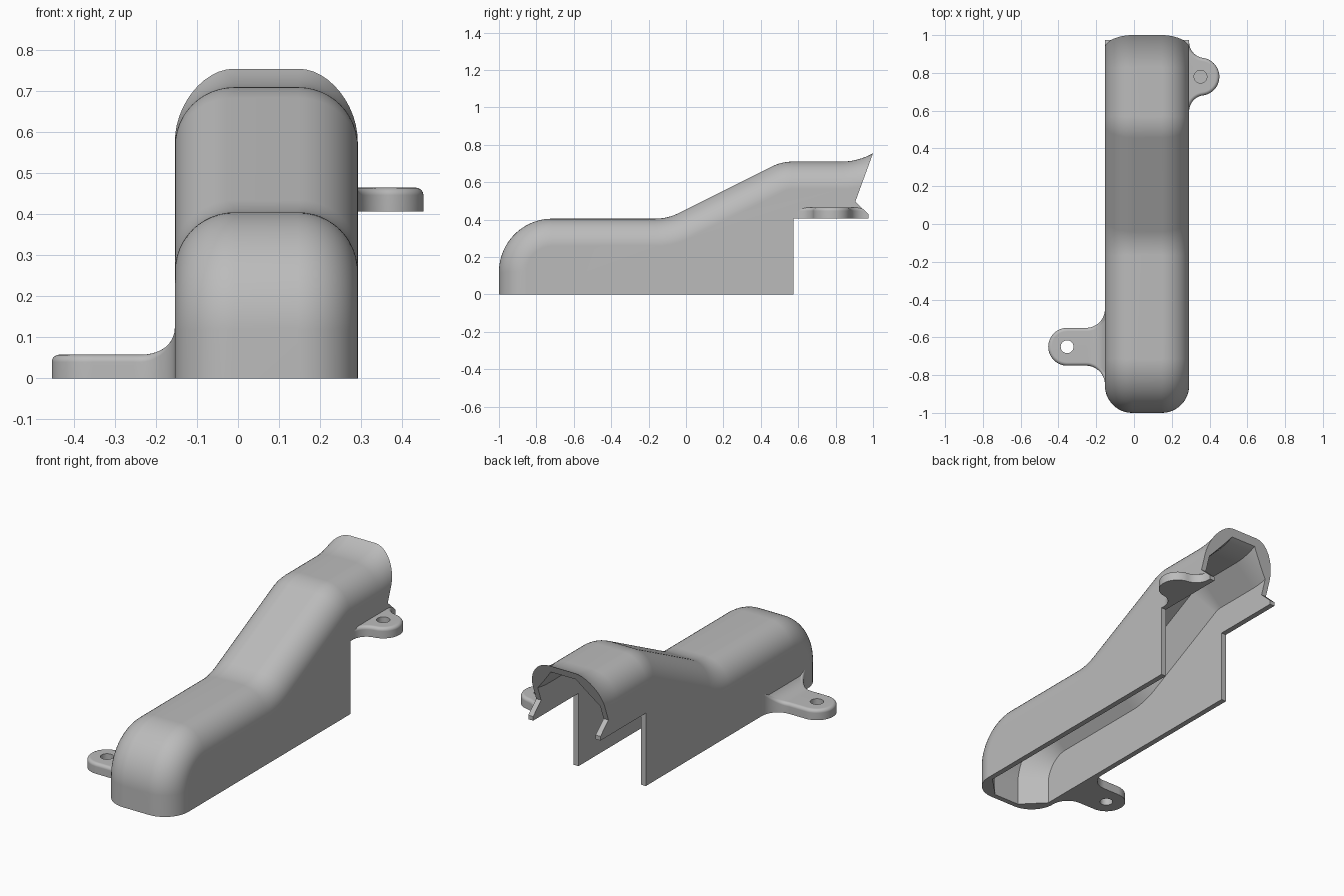
import bpy, bmesh, math
from math import sin, cos, pi, sqrt

if "Cube" in bpy.data.objects:
    bpy.data.objects.remove(bpy.data.objects["Cube"])

MID, HALF = 0.069, 0.223      # centre line and half width of the cover
ROUND, WALL = 0.145, 0.03     # edge rounding and wall thickness
SHELF = 0.407                 # underside of the raised rear end

grey = bpy.data.materials.new("plain grey")
grey.use_nodes = True
grey.diffuse_color = (0.5, 0.5, 0.5, 1)
grey.node_tree.nodes["Principled BSDF"].inputs["Base Color"].default_value = (0.5, 0.5, 0.5, 1)


def finish(bm, name):
    bmesh.ops.remove_doubles(bm, verts=bm.verts, dist=1e-5)
    bmesh.ops.recalc_face_normals(bm, faces=bm.faces)
    mesh = bpy.data.meshes.new(name)
    bm.to_mesh(mesh)
    bm.free()
    mesh.materials.append(grey)
    obj = bpy.data.objects.new(name, mesh)
    bpy.context.collection.objects.link(obj)
    return obj


def arc(cy, cz, r, a0, a1, side, n=14):
    """Arc points with outward normals; side is -1 for hollow curves."""
    angles = [a0 + (a1 - a0) * i / n for i in range(n + 1)]
    return [(cy + r * cos(a), cz + r * sin(a), side * cos(a), side * sin(a)) for a in angles]


def ridge_profile(z0):
    """Centre line of the top, from the nose over the ramp to the flared lip."""
    tilt = math.atan(0.5)
    return ([(-1, z0, -1, 0)]
            + arc(-0.715, 0.12, 0.285, pi, pi / 2, 1, 24)
            + arc(-0.165, 0.685, 0.28, -pi / 2, -pi / 2 + tilt, -1)
            + arc(0.57, 0.46, 0.25, pi / 2 + tilt, pi / 2, 1)
            + arc(0.83, 1.054, 0.344, -pi / 2, -pi / 2 + 0.8, -1, 20))


def hull(name, inset, z0, steps):
    """Solid swept along the ridge, with rounded or chamfered long edges."""
    bm = bmesh.new()
    half, r = HALF - inset, ROUND - inset
    rows = []
    for y, z, ny, nz in ridge_profile(z0):
        quarter = []
        for k in range(steps + 1):
            a = pi / 2 * k / steps
            drop = inset + r * (1 - cos(a))
            quarter.append((half - r + r * sin(a), y - ny * drop, z - nz * drop))
        pts = [(-x, y, z) for x, y, z in reversed(quarter)] + quarter
        rows.append([bm.verts.new((MID + x, y, z)) for x, y, z in pts])
    for a, b in zip(rows, rows[1:]):
        for i in range(len(a) - 1):
            bm.faces.new((a[i], a[i + 1], b[i + 1], b[i]))
    end = rows[-1]
    foot = [bm.verts.new((v.co.x, v.co.y, z0)) for v in (end[0], end[-1])]
    bm.faces.new([row[0] for row in rows] + [foot[0]])
    bm.faces.new([row[-1] for row in rows] + [foot[1]])
    bm.faces.new(end)
    bm.faces.new((end[0], end[-1], foot[1], foot[0]))
    bm.faces.new(rows[0] + [foot[1], foot[0]])
    return finish(bm, name)


def screw_tab(name, wall, side, yc, z0, length, flare, blend):
    """Round-ended ear that flares into the wall; blend is its upright fillet."""
    r, thick, soft = 0.1, 0.058, 0.018
    c = length - r
    if flare <= c:
        vc, end = r + flare, pi / 2
    else:
        vc = sqrt((r + flare) ** 2 - (flare - c) ** 2)
        end = math.acos((flare - c) / (r + flare))
    n = 16
    steps = [end * i / n for i in range(n + 1)]
    half = [(-0.029, vc, 0, 0)]
    half += [(flare * (1 - cos(a)), vc - flare * sin(a), cos(a), sin(a)) for a in steps]
    tip = [(c + r * cos(a), r * sin(a), cos(a), sin(a)) for a in reversed(steps)]
    half += tip if flare <= c else tip[1:]
    outline = half + [(u, -v, p, -q) for u, v, p, q in reversed(half[:-1])]

    def height(u):
        d = max(0, blend - max(u, 0))
        return thick + blend - sqrt(blend ** 2 - d ** 2)

    bm = bmesh.new()
    rings = [[bm.verts.new((wall + side * u, yc + v, z0)) for u, v, p, q in outline]]
    for k in range(6):
        a = pi / 2 * k / 5
        d = soft * (1 - cos(a))
        rings.append([bm.verts.new((wall + side * (u - p * d), yc + v - q * d,
                                    z0 + height(u) - soft + soft * sin(a)))
                      for u, v, p, q in outline])
    count = len(outline)
    for a, b in zip(rings, rings[1:]):
        for i in range(count):
            j = (i + 1) % count
            bm.faces.new((a[i], a[j], b[j], b[i]))
    for ring in (rings[0], rings[-1]):
        for i in range(len(half) - 1):
            quad = [ring[i], ring[i + 1], ring[count - 2 - i], ring[count - 1 - i]]
            bm.faces.new(list(dict.fromkeys(quad)))
    return finish(bm, name)


def side_cutter(name, points):
    bm = bmesh.new()
    a, b = [[bm.verts.new((x, y, z)) for y, z in points] for x in (-1, 1)]
    bm.faces.new(a)
    bm.faces.new(b)
    for i in range(len(a)):
        bm.faces.new((a[i - 1], a[i], b[i], b[i - 1]))
    return finish(bm, name)


def drill(name, x, y, z0, z1):
    bm = bmesh.new()
    bmesh.ops.create_cone(bm, cap_ends=True, segments=32, radius1=0.034, radius2=0.034, depth=z1 - z0)
    bmesh.ops.translate(bm, verts=bm.verts, vec=(x, y, (z0 + z1) / 2))
    return finish(bm, name)


# Outer cover and its two screw tabs, then everything that is cut away
cover = hull("cable_cover", 0, 0, 12)
left_wall, right_wall = MID - HALF, MID + HALF
joins = [screw_tab("front_tab", left_wall, -1, -0.65, 0, 0.3, 0.1, 0.085),
         screw_tab("rear_tab", right_wall, 1, 0.78, SHELF, 0.16, 0.085, 0)]
cuts = [hull("cavity", WALL, -0.1, 1),
        side_cutter("rear_step", [(0.575, -0.5), (1.5, -0.5), (1.5, SHELF), (0.575, SHELF)]),
        side_cutter("rear_mouth", [(1, 0.755), (0.905, 0.495), (0.975, 0.43), (0.975, 0.3),
                                   (1.5, 0.3), (1.5, 1.2), (1.162, 1.2)]),
        drill("front_hole", left_wall - 0.2, -0.65, -0.1, 0.2),
        drill("rear_hole", right_wall + 0.06, 0.78, SHELF + 0.015, 0.6)]

for helper in joins + cuts:
    helper.hide_render = True
    mod = cover.modifiers.new(helper.name, "BOOLEAN")
    mod.operation = "UNION" if helper in joins else "DIFFERENCE"
    mod.solver = "EXACT"
    mod.object = helper

# Bake the cuts and discard the helpers
bpy.context.view_layer.update()
baked = bpy.data.meshes.new_from_object(cover.evaluated_get(bpy.context.evaluated_depsgraph_get()))
cover.modifiers.clear()
cover.data = baked
baked.materials.clear()
baked.materials.append(grey)
for helper in joins + cuts:
    bpy.data.objects.remove(helper)

# Smooth curves with crisp edges
bpy.ops.object.select_all(action="DESELECT")
cover.select_set(True)
bpy.context.view_layer.objects.active = cover
bpy.ops.object.shade_smooth_by_angle(angle=math.radians(30))
weighted = cover.modifiers.new("even_shading", "WEIGHTED_NORMAL")
weighted.keep_sharp = True
